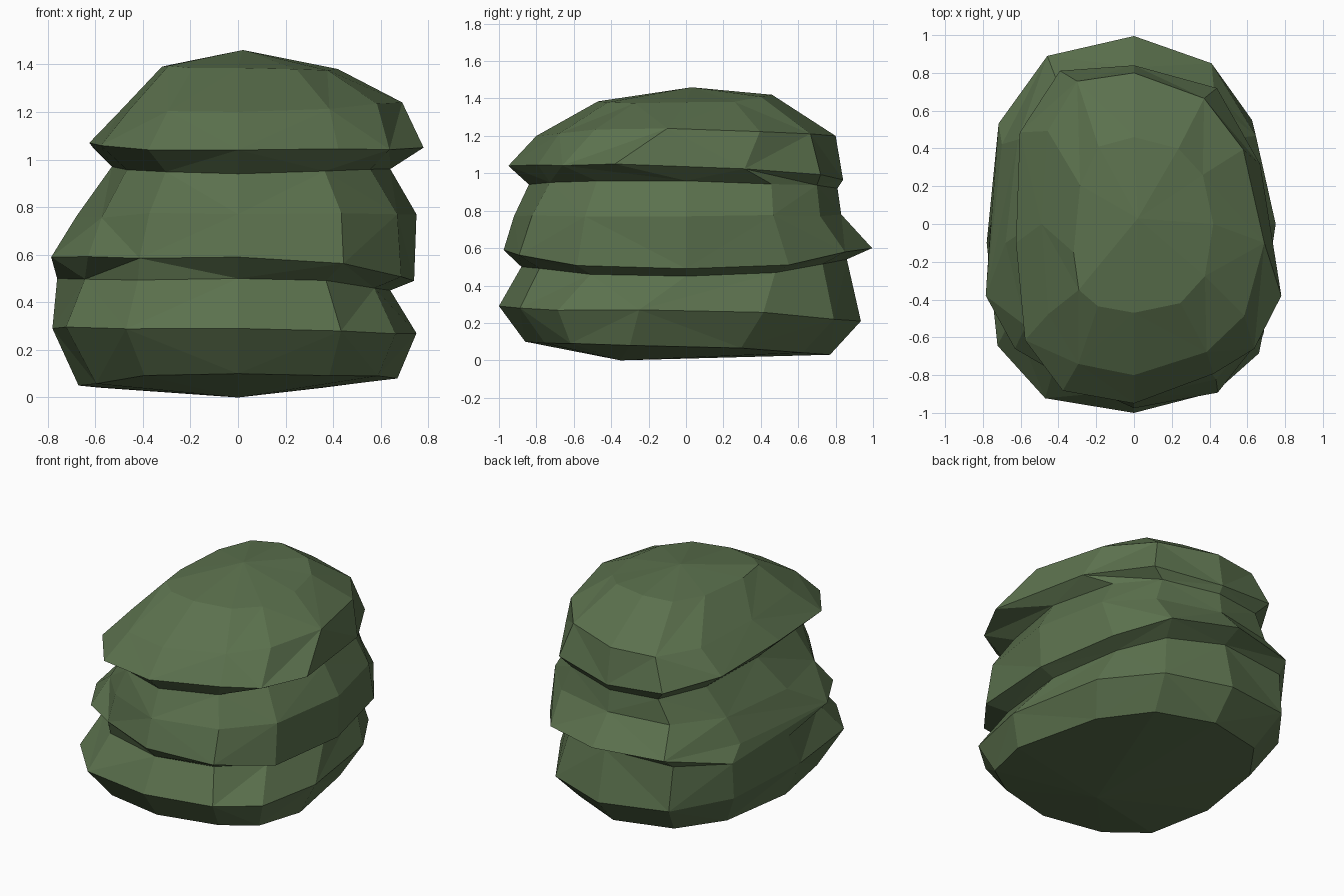
import bpy, bmesh, math, random

if "Cube" in bpy.data.objects:
    bpy.data.objects.remove(bpy.data.objects["Cube"])

random.seed(4)
SIDES = 12

green = bpy.data.materials.new("moss green")
green.diffuse_color = (0.105, 0.165, 0.075, 1)
green.use_nodes = True
green.node_tree.nodes["Principled BSDF"].inputs["Base Color"].default_value = green.diffuse_color


def bend(v):
    """Square off a circle slightly."""
    return math.copysign(abs(v) ** 0.78, v)


def ring(bm, extents, heights, leans, corners, wobble=0.008):
    """Uneven loop through four extreme points.
    extents and heights: left, right, front, back; leans: y shift of left, right;
    corners: scale of back right, back left, front left, front right."""
    left, right, front, back = extents
    zl, zr, zf, zb = heights
    verts = []
    for i in range(SIDES):
        a = math.tau * i / SIDES
        c, s = math.cos(a), math.sin(a)
        x = bend(c) * (right if c > 0 else -left)
        y = bend(s) * (back if s > 0 else -front)
        y += leans[1 if c > 0 else 0] * c ** 6
        z = c * c * (zr if c > 0 else zl) + s * s * (zb if s > 0 else zf)
        if i % 3:                       # keep the four extremes exact
            k = corners[i // 3]
            x *= k + random.uniform(-wobble, wobble)
            y *= k + random.uniform(-wobble, wobble)
            z += random.uniform(-wobble, wobble)
        verts.append(bm.verts.new((x, y, z)))
    return verts


def bridge(bm, low, high, flip):
    """Triangulated band between two loops, with alternating diagonals."""
    for i in range(SIDES):
        j = (i + 1) % SIDES
        a, b, c, d = low[i], low[j], high[j], high[i]
        tris = [(a, b, c), (a, c, d)] if (i + flip) % 2 else [(a, b, d), (b, c, d)]
        for t in tris:
            bm.faces.new(t)


loops = [
    # base edge
    ((-0.67, 0.67, -0.86, 0.77), (0.05, 0.08, 0.10, 0.03), (-0.1, -0.3), (0.92, 0.98, 1.0, 0.98)),
    # lower bulge
    ((-0.78, 0.75, -1.00, 0.935), (0.29, 0.27, 0.29, 0.21), (-0.1, -0.25), (0.95, 1.02, 1.03, 0.99)),
    # lower groove
    ((-0.76, 0.64, -0.88, 0.86), (0.50, 0.45, 0.50, 0.54), (0.0, 0.0), (0.95, 1.06, 0.95, 1.0)),
    # middle rim
    ((-0.785, 0.74, -0.975, 0.995), (0.59, 0.49, 0.59, 0.60), (-0.38, 0.0), (0.95, 1.0, 0.90, 1.03)),
    # middle bulge
    ((-0.68, 0.75, -0.92, 0.83), (0.76, 0.77, 0.77, 0.78), (-0.1, 0.0), (0.97, 1.02, 0.94, 1.0)),
    # upper groove
    ((-0.53, 0.64, -0.84, 0.81), (0.97, 0.96, 0.94, 0.92), (0.0, 0.0), (0.97, 1.05, 0.99, 0.97)),
    # top rim
    ((-0.625, 0.78, -0.95, 0.84), (1.07, 1.05, 1.04, 0.965), (-0.1, -0.38), (0.96, 1.08, 1.03, 0.92)),
    # top shoulder
    ((-0.49, 0.69, -0.80, 0.80), (1.21, 1.24, 1.20, 1.20), (0.0, -0.1), (0.93, 1.05, 1.03, 0.95)),
    # crown edge
    ((-0.32, 0.42, -0.47, 0.46), (1.39, 1.38, 1.385, 1.42), (-0.15, 0.0), (0.97, 1.0, 1.03, 1.0)),
]

bm = bmesh.new()
rings = [ring(bm, *row) for row in loops]
for k in range(len(rings) - 1):
    bridge(bm, rings[k], rings[k + 1], k)

# underside and crown fans
bottom = bm.verts.new((0, -0.35, 0))
crown = bm.verts.new((0.02, 0.03, 1.46))
for i in range(SIDES):
    j = (i + 1) % SIDES
    bm.faces.new((rings[0][j], rings[0][i], bottom))
    bm.faces.new((rings[-1][i], rings[-1][j], crown))
bmesh.ops.recalc_face_normals(bm, faces=bm.faces)

# layered rock
mesh = bpy.data.meshes.new("layered_rock")
bm.to_mesh(mesh)
bm.free()
mesh.materials.append(green)
rock = bpy.data.objects.new("layered_rock", mesh)
bpy.context.collection.objects.link(rock)
